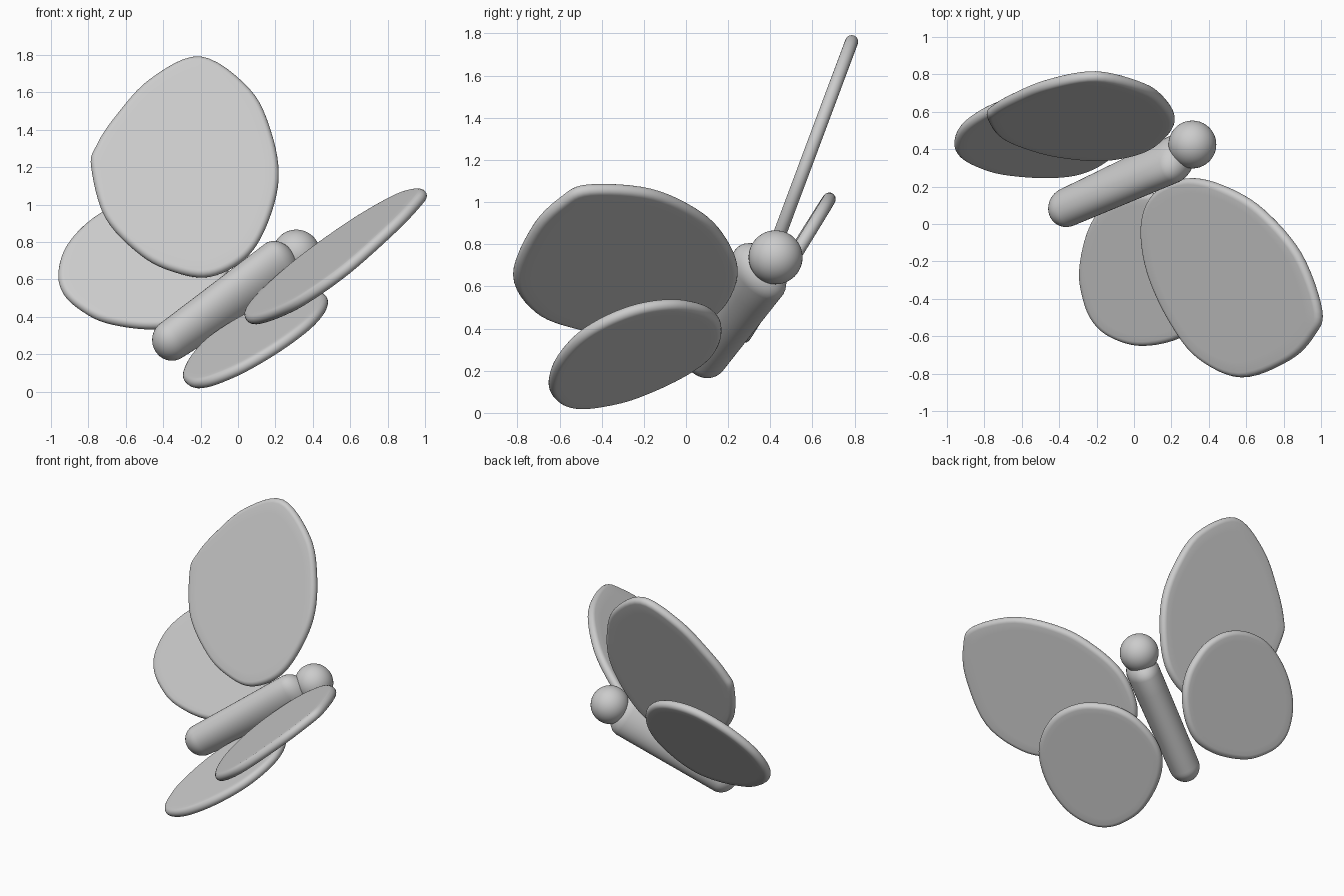
import bpy, bmesh
from math import sin, cos, pi
from mathutils import Vector

if "Cube" in bpy.data.objects:
    bpy.data.objects.remove(bpy.data.objects["Cube"])

SIDE = Vector((0.575, -0.717, -0.397)).normalized()   # normal of the symmetry plane
OFFSET = -0.39


def finish(name, bm):
    bmesh.ops.recalc_face_normals(bm, faces=bm.faces)
    for f in bm.faces:
        f.smooth = True
    me = bpy.data.meshes.new(name)
    bm.to_mesh(me)
    bm.free()
    ob = bpy.data.objects.new(name, me)
    bpy.context.collection.objects.link(ob)


def smooth_loop(pts, n=6):
    """Closed Catmull-Rom curve through the points."""
    out, k = [], len(pts)
    for i in range(k):
        a, b, c, d = (pts[(i + j) % k] for j in (-1, 0, 1, 2))
        for s in range(n):
            t = s / n
            out.append(0.5 * (2 * b + (c - a) * t + (2 * a - 5 * b + 4 * c - d) * t * t
                              + (3 * b - a - 3 * c + d) * t ** 3))
    return out


def loft(name, rings):
    bm = bmesh.new()
    vs = [[bm.verts.new(p) for p in r] for r in rings]
    n = len(vs[0])
    for a, b in zip(vs, vs[1:]):
        for i in range(n):
            bm.faces.new((a[i], a[(i + 1) % n], b[(i + 1) % n], b[i]))
    bm.faces.new(vs[0])
    bm.faces.new(vs[-1])
    finish(name, bm)


def wing(name, pts, normal, r=0.031):
    """Thin plate with a half-round rim."""
    normal = Vector(normal).normalized()
    loop = smooth_loop(pts)
    mid = sum(loop, Vector()) / len(loop)
    rings = []
    levels = [(0.85, -r), (0.4, -r)]
    for k in range(11):
        t = -pi / 2 + pi * k / 10
        rings.append([p - (p - mid).normalized() * r * (1 - cos(t)) + normal * r * sin(t)
                      for p in loop])
    # flat inner rings keep the smooth shading even
    for f in (0.85, 0.45, 0.1):
        rings.insert(0, [mid + (p - mid) * f - normal * r for p in loop])
        rings.append([mid + (p - mid) * f + normal * r for p in loop])
    loft(name, rings)


def mirror(v, off=0.0):
    return v - 2 * (v.dot(SIDE) - off) * SIDE


# right wings: outlines seen from the top, laid on their sloping planes
fore = [(1.0, -.465), (.89, -.16), (.685, .08), (.487, .2), (.30, .245), (.14, .19),
        (.06, .08), (.043, -.08), (.086, -.29), (.2, -.53), (.35, -.72), (.58, -.82),
        (.83, -.73), (.96, -.6)]
hind = [(-.29, -.24), (-.275, -.38), (-.225, -.51), (-.13, -.60), (.03, -.65), (.22, -.62),
        (.38, -.52), (.46, -.38), (.475, -.22), (.42, -.06), (.32, .06), (.22, .13),
        (.1, .165), (-.05, .155), (-.17, .09), (-.25, -.05)]
wing("right_fore_wing", [Vector((x, y, .809 * x + .229 * y + .369)) for x, y in fore],
     (-.809, -.229, 1))
hind_pts = [Vector((x, y, .54 * x + .32 * y + .317)) for x, y in hind]
hind_n = Vector((-.54, -.32, 1))
wing("right_hind_wing", hind_pts, hind_n)

# left wings: fore outline seen from the front, hind wing mirrored
left = [(-.785, 1.2), (-.76, 1.31), (-.66, 1.465), (-.47, 1.67), (-.2, 1.79), (.064, 1.615),
        (.18, 1.38), (.217, 1.13), (.15, .88), (.037, .71), (-.15, .615), (-.34, .64),
        (-.52, .73), (-.71, .93)]
wing("left_fore_wing", [Vector((x, .445 + .374 * (z - .85), z)) for x, z in left],
     (0, -1, .374))
wing("left_hind_wing", [mirror(p, OFFSET) for p in hind_pts], mirror(hind_n))

# body: oval capsule tapering to the tail
tail, neck = Vector((-.355, .09, .275)), Vector((.21, .345, .665))
axis = (neck - tail).normalized()
side = (SIDE - axis * SIDE.dot(axis)).normalized()
up = side.cross(axis)
rings = []


def body_ring(c, w, h):
    rings.append([c + side * w * cos(2 * pi * i / 40) + up * h * sin(2 * pi * i / 40)
                  for i in range(40)])


for k in range(1, 11):
    t = pi / 2 * k / 10
    body_ring(tail - axis * .105 * cos(t), .1 * sin(t), .115 * sin(t))
for k in range(1, 6):
    f = k / 6
    body_ring(tail.lerp(neck, f), .1 + .01 * f, .115 + .045 * f)
for k in range(10):
    t = pi / 2 * k / 10
    body_ring(neck + axis * .11 * sin(t), .11 * cos(t), .16 * cos(t))
loft("body", rings)

# head
bm = bmesh.new()
bmesh.ops.create_uvsphere(bm, u_segments=40, v_segments=24, radius=.128)
bmesh.ops.translate(bm, verts=bm.verts, vec=(.312, .425, .738))
finish("head", bm)
